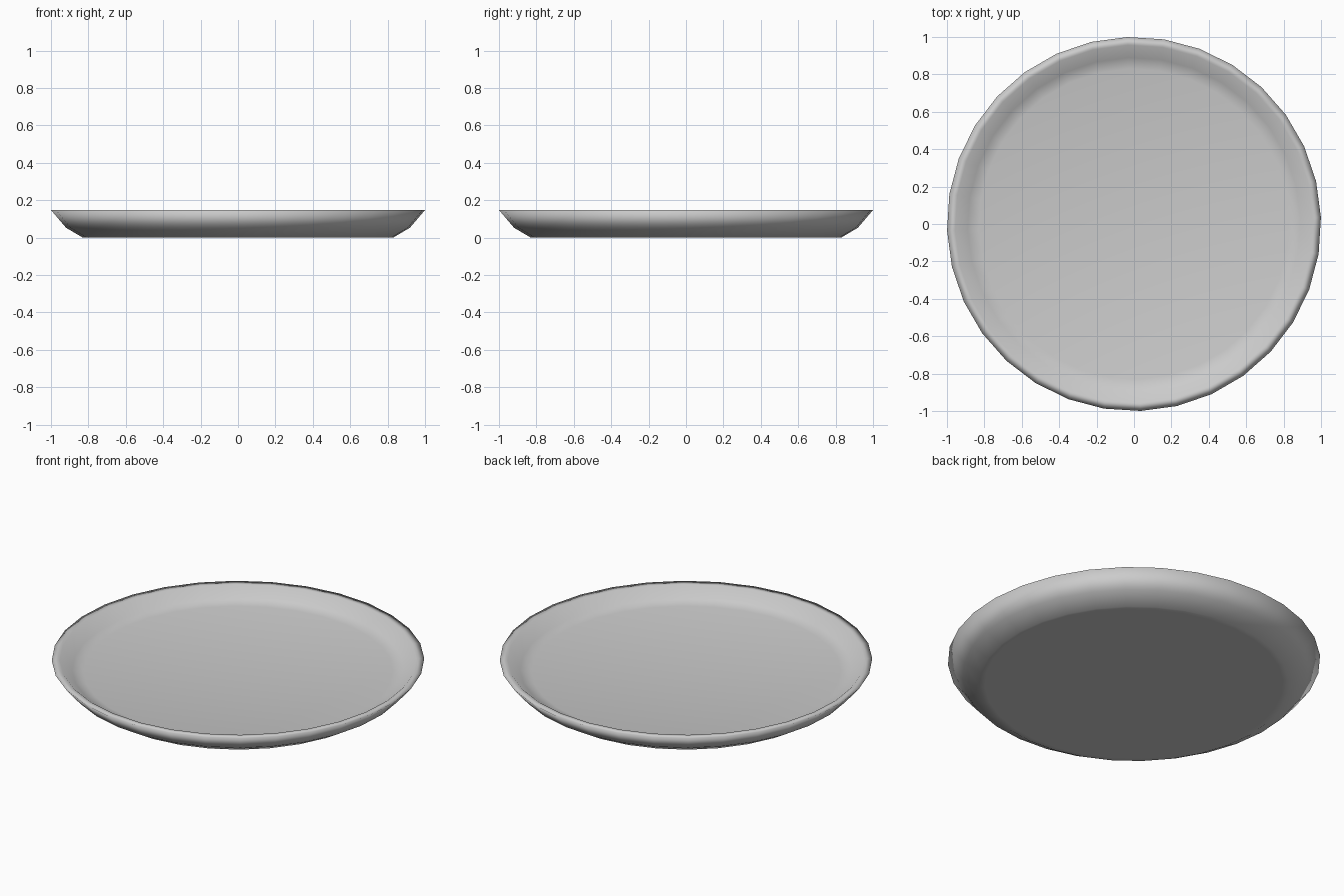
import bpy, bmesh, math

if "Cube" in bpy.data.objects:
    bpy.data.objects.remove(bpy.data.objects["Cube"])

SIDES = 32
TURN = math.radians(2)
FLOOR = 0.077

# Cross-section (radius, height): underside, outer wall, rim, inner wall, floor
profile = [(0.80, 0.0), (0.83, 0.0), (0.92, 0.053), (1.0, 0.147),
           (0.957, 0.147), (0.89, 0.09), (0.83, FLOOR)]

bm = bmesh.new()
rings = []
for r, z in profile:
    rings.append([bm.verts.new((r * math.cos(TURN + 2 * math.pi * i / SIDES),
                                r * math.sin(TURN + 2 * math.pi * i / SIDES), z))
                  for i in range(SIDES)])

# Walls between neighbouring rings
for a, b in zip(rings, rings[1:]):
    for i in range(SIDES):
        j = (i + 1) % SIDES
        bm.faces.new((a[i], a[j], b[j], b[i]))

# Underside and inner floor, fanned to a centre point
for ring, z, flip in ((rings[0], 0.0, True), (rings[-1], FLOOR, False)):
    centre = bm.verts.new((0, 0, z))
    for i in range(SIDES):
        j = (i + 1) % SIDES
        bm.faces.new((ring[j], ring[i], centre) if flip else (ring[i], ring[j], centre))

bmesh.ops.recalc_face_normals(bm, faces=bm.faces[:])
for f in bm.faces:
    f.smooth = True
mesh = bpy.data.meshes.new("plate")
bm.to_mesh(mesh)
bm.free()
plate = bpy.data.objects.new("plate", mesh)
bpy.context.collection.objects.link(plate)
